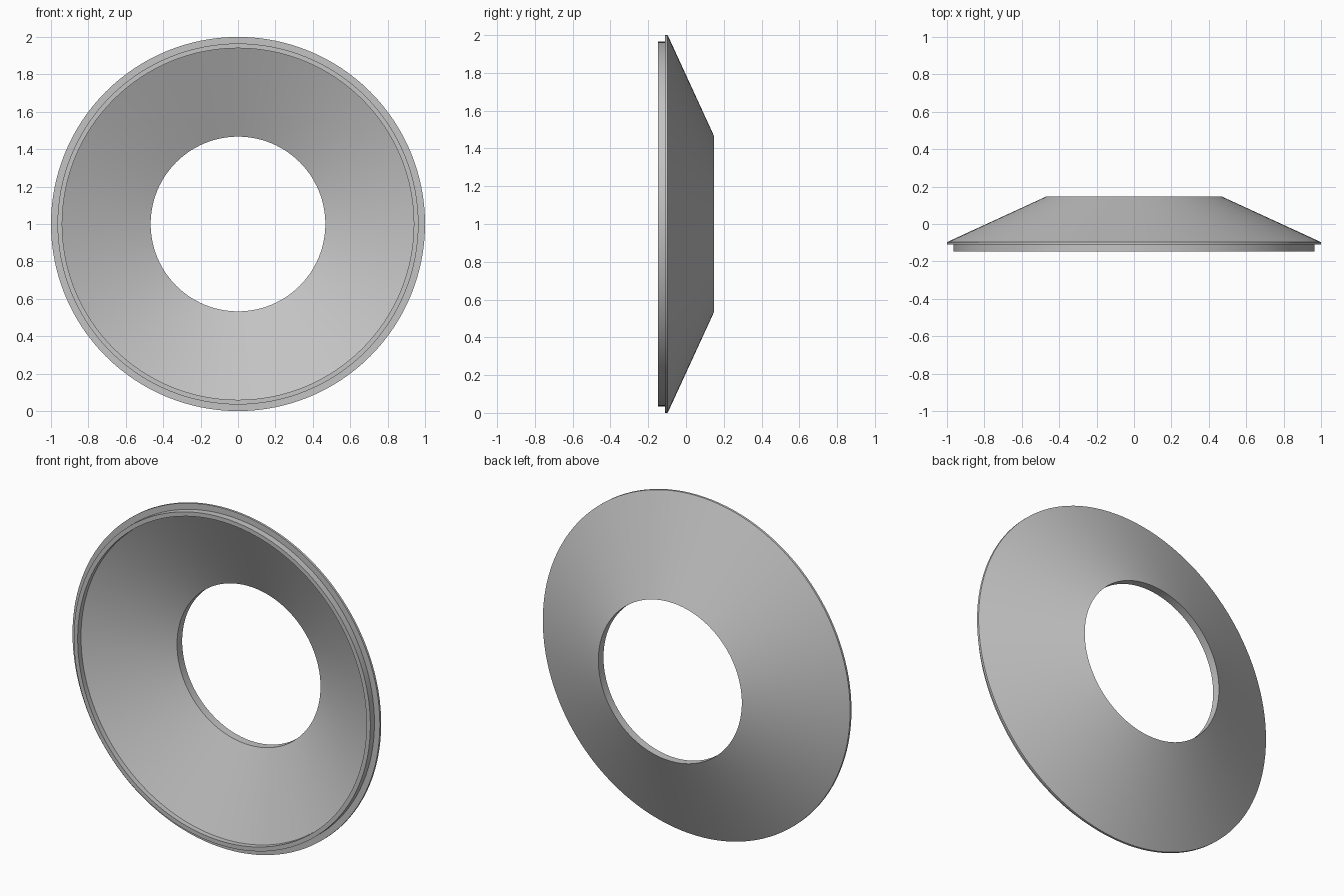
import bpy
import bmesh
from math import radians, tau
from mathutils import Vector

cube = bpy.data.objects.get("Cube")
if cube:
    bpy.data.objects.remove(cube, do_unlink=True)

# Plain grey material
grey = bpy.data.materials.new("light_grey")
grey.use_nodes = True
colour = (0.55, 0.55, 0.55, 1)
grey.diffuse_color = colour
grey.node_tree.nodes["Principled BSDF"].inputs["Base Color"].default_value = colour

# Closed wall section as (radius, depth), from the front lip round to the bore
section = [
    (0.94, -0.148), (0.965, -0.148),   # lip face
    (0.965, -0.11), (1.0, -0.11),      # step out to the flange
    (1.0, -0.097),                     # flange edge
    (0.467, 0.148), (0.467, 0.10),     # outer cone and bore
    (0.94, -0.117),                    # inner cone
]

# Revolve the section about the front-to-back axis
bm = bmesh.new()
verts = [bm.verts.new((r, y, 1)) for r, y in section]
edges = [bm.edges.new((a, b)) for a, b in zip(verts, verts[1:] + verts[:1])]
bmesh.ops.spin(bm, geom=verts + edges, cent=Vector((0, 0, 1)), axis=Vector((0, 1, 0)),
               angle=tau, steps=128, use_merge=True)
bmesh.ops.remove_doubles(bm, verts=bm.verts, dist=1e-5)
bmesh.ops.recalc_face_normals(bm, faces=bm.faces)
mesh = bpy.data.meshes.new("conical_ring")
bm.to_mesh(mesh)
bm.free()

ring = bpy.data.objects.new("conical_ring", mesh)
bpy.context.collection.objects.link(ring)
mesh.materials.append(grey)

# Smooth cones with crisp rims
bpy.ops.object.select_all(action="DESELECT")
ring.select_set(True)
bpy.context.view_layer.objects.active = ring
bpy.ops.object.shade_smooth_by_angle(angle=radians(20))
